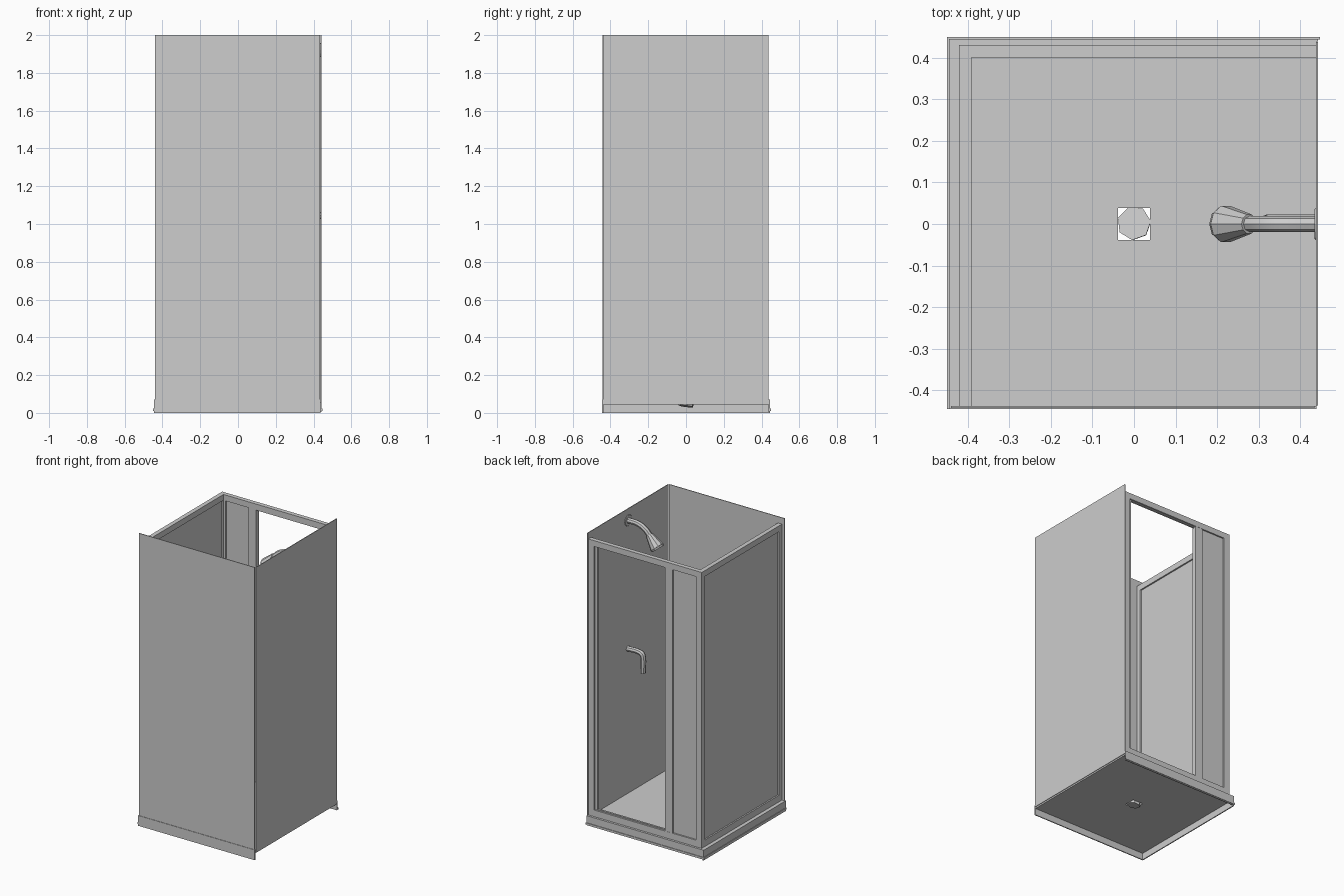
import bpy
import bmesh
from mathutils import Vector, Matrix

cube = bpy.data.objects.get("Cube")
if cube:
    bpy.data.objects.remove(cube, do_unlink=True)

grey = bpy.data.materials.new("light_grey")
grey.use_nodes = True
grey.diffuse_color = (0.61, 0.61, 0.61, 1)
grey.node_tree.nodes["Principled BSDF"].inputs["Base Color"].default_value = (0.61, 0.61, 0.61, 1)


def finish(name, bm):
    mesh = bpy.data.meshes.new(name)
    bm.to_mesh(mesh)
    bm.free()
    mesh.materials.append(grey)
    obj = bpy.data.objects.new(name, mesh)
    bpy.context.collection.objects.link(obj)
    return obj


def add_box(bm, x, y, z):
    size = Vector((x[1] - x[0], y[1] - y[0], z[1] - z[0]))
    centre = Vector((sum(x), sum(y), sum(z))) / 2
    bmesh.ops.create_cube(bm, size=1, matrix=Matrix.Translation(centre) @ Matrix.Diagonal(size).to_4x4())


def box(name, x, y, z):
    bm = bmesh.new()
    add_box(bm, x, y, z)
    return finish(name, bm)


def frame(name, axis, depth, u, v, iu, iv):
    """Rectangular frame of four bars; u and v are the outer spans, iu and iv the hole."""
    bm = bmesh.new()
    bars = (((u[0], iu[0]), v), ((iu[1], u[1]), v), (iu, (v[0], iv[0])), (iu, (iv[1], v[1])))
    for a, b in bars:
        spans = [a, b]
        spans.insert(axis, depth)
        add_box(bm, *spans)
    return finish(name, bm)


def smooth(obj):
    bpy.ops.object.select_all(action='DESELECT')
    obj.select_set(True)
    bpy.context.view_layer.objects.active = obj
    bpy.ops.object.shade_smooth_by_angle()


def cone(name, start, end, r1, r2, sides):
    start, end = Vector(start), Vector(end)
    way = end - start
    bm = bmesh.new()
    bmesh.ops.create_cone(bm, cap_ends=True, segments=sides, radius1=r1, radius2=r2, depth=way.length,
                          matrix=Matrix.Translation((start + end) / 2) @ way.to_track_quat('Z', 'Y').to_matrix().to_4x4())
    return finish(name, bm)


def pipe(name, points, radius):
    curve = bpy.data.curves.new(name, 'CURVE')
    curve.dimensions = '3D'
    curve.bevel_depth = radius
    curve.bevel_resolution = 2
    curve.resolution_u = 4
    curve.use_fill_caps = True
    spline = curve.splines.new('BEZIER')
    spline.bezier_points.add(len(points) - 1)
    for p, co in zip(spline.bezier_points, points):
        p.co = co
        p.handle_left_type = p.handle_right_type = 'AUTO'
    curve.materials.append(grey)
    obj = bpy.data.objects.new(name, curve)
    bpy.context.collection.objects.link(obj)
    bpy.ops.object.select_all(action='DESELECT')
    obj.select_set(True)
    bpy.context.view_layer.objects.active = obj
    bpy.ops.object.convert(target='MESH')
    smooth(bpy.context.view_layer.objects.active)


# Tray: aprons on three sides, floor with a square drain hole, rim and lip on the open sides
inside = (-0.438, 0.438)
hole = (-0.038, 0.038)
box("tray_apron_front", (-0.445, 0.438), (-0.445, -0.438), (0, 0.07))
box("tray_apron_side", (-0.445, -0.438), (-0.438, 0.445), (0, 0.07))
box("tray_apron_back", (-0.438, 0.442), (0.438, 0.445), (0.005, 0.07))
frame("tray_floor", 2, (0.045, 0.055), inside, inside, hole, hole)
box("tray_rim_side", (-0.438, -0.39), (-0.438, 0.40), (0.055, 0.07))
box("tray_rim_back", (-0.438, 0.438), (0.40, 0.438), (0.055, 0.07))
box("tray_lip_side", (-0.449, -0.444), (-0.445, 0.449), (0.01, 0.022))
box("tray_lip_back", (-0.449, 0.447), (0.444, 0.449), (0.01, 0.022))
cone("drain", (0.002, 0, 0.035), (0, 0.002, 0.052), 0.039, 0.041, 7)

# Two solid walls
box("front_wall", (-0.44, 0.434), (-0.442, -0.437), (0.07, 2))
box("left_wall", (0.437, 0.442), (-0.436, 0.437), (0.055, 2))

# Framed side panel, set in from the tray edge
height = (0.07, 1.957)
frame("side_frame", 0, (-0.42, -0.39), (-0.437, 0.43), height, (-0.405, 0.395), (0.115, 1.917))
box("side_panel", (-0.41, -0.40), (-0.41, 0.40), (0.11, 1.922))

# Entrance side: frame, post, narrow fixed panel and open doorway
frame("back_frame", 1, (0.40, 0.43), (-0.419, 0.437), height, (-0.375, 0.395), (0.115, 1.917))
box("door_post", (-0.20, -0.143), (0.401, 0.429), (0.11, 1.922))
box("narrow_panel", (-0.38, -0.195), (0.41, 0.42), (0.11, 1.922))
frame("door_lining", 1, (0.405, 0.418), (-0.15, 0.40), (0.11, 1.922), (-0.143, 0.375), (0.12, 1.912))

# Shower head on a bent arm
cone("arm_flange", (0.438, 0, 1.92), (0.434, 0, 1.92), 0.04, 0.035, 12)
pipe("shower_arm", [(0.436, 0, 1.92), (0.36, 0, 1.917), (0.31, 0, 1.895), (0.265, 0, 1.85)], 0.019)
smooth(cone("shower_head", (0.277, 0, 1.864), (0.22, 0, 1.795), 0.024, 0.046, 10))
cone("shower_head_face", (0.22, 0, 1.795), (0.212, 0, 1.785), 0.046, 0.04, 10)

# Tap with a downward lever
tap_path = [(0.437, 0.005, 1.045), (0.35, 0.005, 1.045), (0.33, 0.005, 1.038), (0.322, 0.005, 1.02), (0.322, 0.005, 0.91)]
pipe("tap", tap_path, 0.018)
